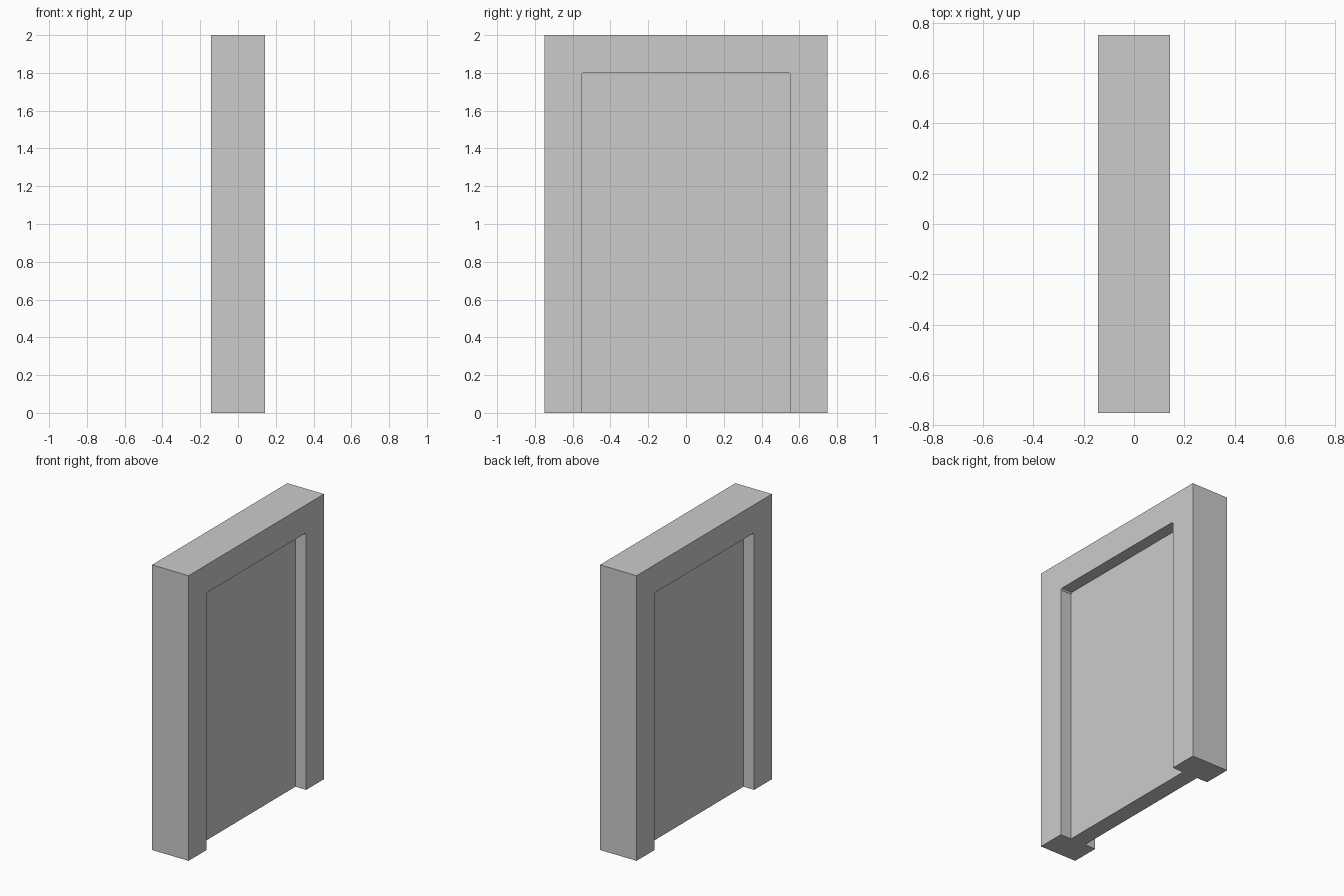
import bpy, bmesh

if "Cube" in bpy.data.objects:
    bpy.data.objects.remove(bpy.data.objects["Cube"])

HALF_X, HALF_Y, HEIGHT = 0.142, 0.75, 2.0
OPEN_Y, OPEN_Z, RECESS, CHAMFER = 0.553, 1.803, 0.084, 0.01


def extrude_profile(name, points, x0, x1):
    """Closed (y, z) profile extruded along x."""
    bm = bmesh.new()
    face = bm.faces.new([bm.verts.new((x0, y, z)) for y, z in points])
    res = bmesh.ops.extrude_face_region(bm, geom=[face])
    moved = [g for g in res["geom"] if isinstance(g, bmesh.types.BMVert)]
    bmesh.ops.translate(bm, verts=moved, vec=(x1 - x0, 0, 0))
    bmesh.ops.recalc_face_normals(bm, faces=bm.faces)
    mesh = bpy.data.meshes.new(name)
    bm.to_mesh(mesh)
    bm.free()
    obj = bpy.data.objects.new(name, mesh)
    bpy.context.collection.objects.link(obj)
    return obj


# Solid door block
door = extrude_profile("door_with_frame", [
    (-HALF_Y, 0), (HALF_Y, 0), (HALF_Y, HEIGHT), (-HALF_Y, HEIGHT)],
    -HALF_X, HALF_X)

# Doorway recess on both faces, with slightly clipped top corners
opening = [(-OPEN_Y, -0.1), (OPEN_Y, -0.1),
           (OPEN_Y, OPEN_Z - CHAMFER), (OPEN_Y - CHAMFER, OPEN_Z),
           (CHAMFER - OPEN_Y, OPEN_Z), (-OPEN_Y, OPEN_Z - CHAMFER)]
bpy.context.view_layer.objects.active = door
for side in (-1, 1):
    cutter = extrude_profile("recess_cutter", opening,
                             side * (HALF_X - RECESS), side * (HALF_X + 0.1))
    cutter.hide_render = True
    mod = door.modifiers.new("recess", 'BOOLEAN')
    mod.operation = 'DIFFERENCE'
    mod.solver = 'EXACT'
    mod.object = cutter
    bpy.ops.object.modifier_apply(modifier=mod.name)
    bpy.data.objects.remove(cutter)
